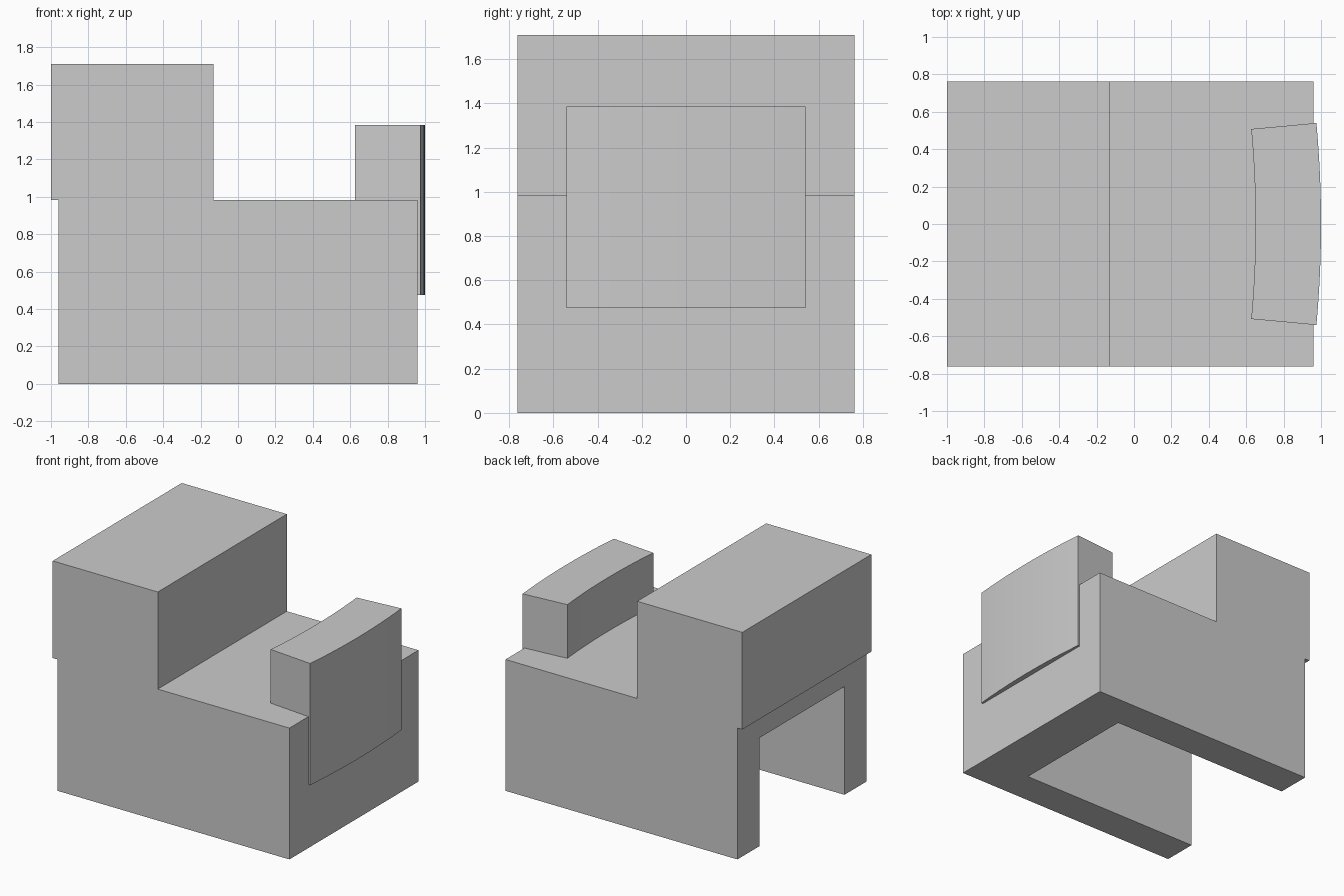
import bpy, bmesh
from math import sin, cos, radians

cube = bpy.data.objects.get("Cube")
if cube:
    bpy.data.objects.remove(cube, do_unlink=True)

GREY = (0.6, 0.6, 0.6, 1)
grey = bpy.data.materials.new("plain grey")
grey.use_nodes = True
grey.diffuse_color = GREY
grey.node_tree.nodes["Principled BSDF"].inputs["Base Color"].default_value = GREY


def prism(name, outline, offset):
    """Extrude a closed outline of 3D points along an offset."""
    bm = bmesh.new()
    face = bm.faces.new([bm.verts.new(p) for p in outline])
    moved = bmesh.ops.extrude_face_region(bm, geom=[face])["geom"]
    bmesh.ops.translate(bm, vec=offset,
                        verts=[v for v in moved if isinstance(v, bmesh.types.BMVert)])
    bmesh.ops.recalc_face_normals(bm, faces=bm.faces)
    mesh = bpy.data.meshes.new(name)
    bm.to_mesh(mesh)
    bm.free()
    mesh.materials.append(grey)
    obj = bpy.data.objects.new(name, mesh)
    bpy.context.collection.objects.link(obj)
    return obj


def activate(obj):
    bpy.ops.object.select_all(action="DESELECT")
    obj.select_set(True)
    bpy.context.view_layer.objects.active = obj


# Stepped body: side profile with a slightly overhanging raised block
half_width, deck, top = 0.763, 0.983, 1.71
profile = [(-0.96, 0), (0.96, 0), (0.96, deck), (-0.13, deck),
           (-0.13, top), (-1, top), (-1, deck), (-0.96, deck)]
body = prism("stepped_body", [(x, -half_width, z) for x, z in profile],
             (0, 2 * half_width, 0))

# Cavity open at the bottom and at the overhanging end
inner = 0.503
cutter = prism("cavity_cutter", [(-1.2, -inner, -0.2), (0.57, -inner, -0.2),
                                 (0.57, inner, -0.2), (-1.2, inner, -0.2)],
               (0, 0, 1.01))
cutter.hide_render = True
cut = body.modifiers.new("cavity", "BOOLEAN")
cut.operation = "DIFFERENCE"
cut.solver = "EXACT"
cut.object = cutter
activate(body)
bpy.ops.object.modifier_apply(modifier=cut.name)
bpy.data.objects.remove(cutter, do_unlink=True)

# Curved pad: a shallow ring sector set into the end wall
outer_r, inner_r, half_angle, steps = 5.9, 5.55, radians(5.25), 16
centre = 1 - outer_r
angles = [half_angle * (2 * i / steps - 1) for i in range(steps + 1)]
arc = [(outer_r, a) for a in angles] + [(inner_r, a) for a in reversed(angles)]
pad = prism("curved_pad", [(centre + r * cos(a), r * sin(a), 0.475) for r, a in arc],
            (0, 0, 0.91))
activate(pad)
bpy.ops.object.shade_smooth_by_angle(angle=radians(30))
